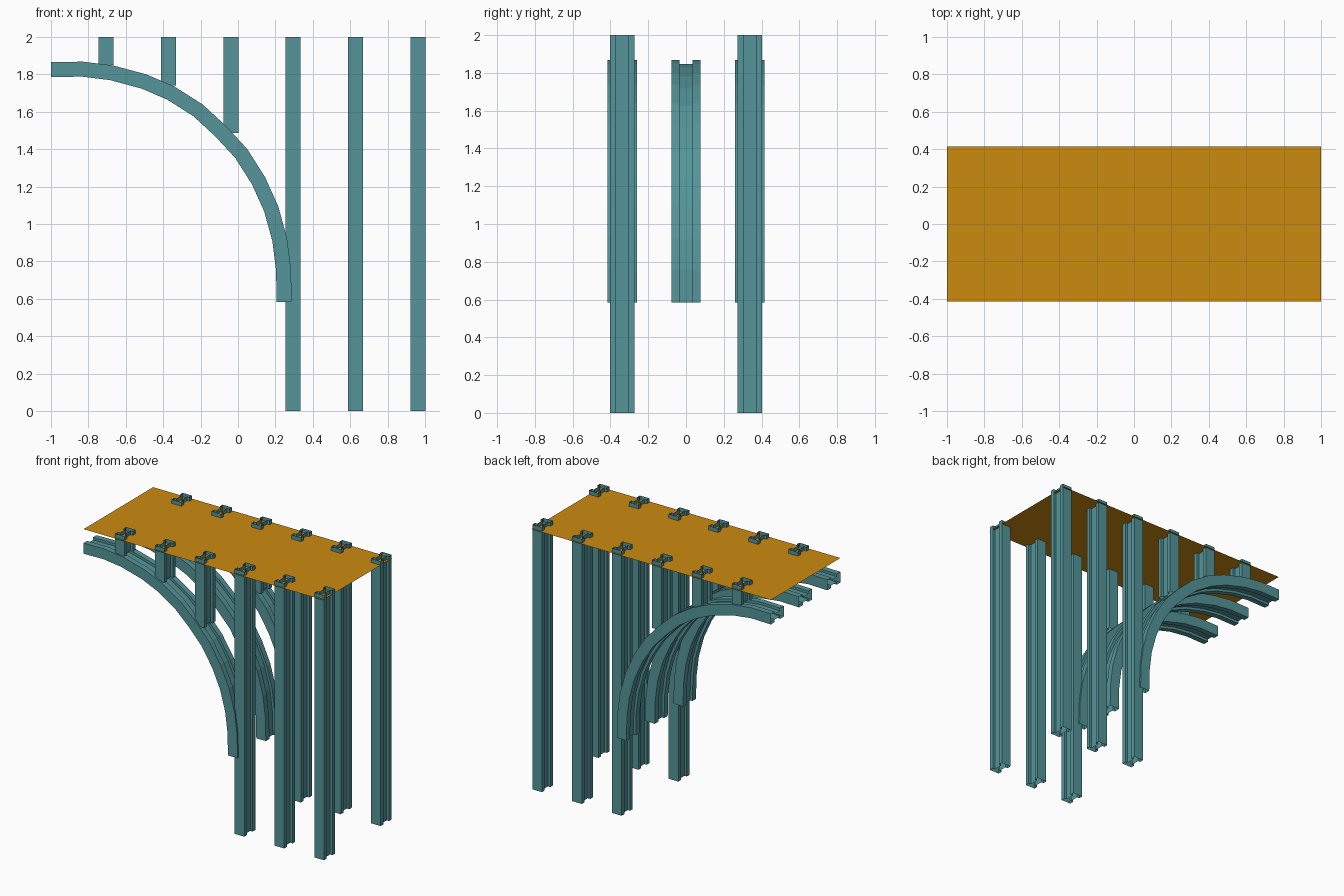
import bpy
from mathutils import Vector

if "Cube" in bpy.data.objects:
    bpy.data.objects.remove(bpy.data.objects["Cube"])


def material(name, rgb):
    m = bpy.data.materials.new(name)
    m.diffuse_color = (*rgb, 1)
    m.use_nodes = True
    m.node_tree.nodes["Principled BSDF"].inputs["Base Color"].default_value = m.diffuse_color
    return m


STEEL = material("steel_teal", (0.09, 0.30, 0.32))
ORANGE = material("deck_orange", (0.60, 0.26, 0.005))


def add_mesh(name, verts, faces, mat):
    me = bpy.data.meshes.new(name)
    me.from_pydata(verts, [], faces)
    me.materials.append(mat)
    ob = bpy.data.objects.new(name, me)
    bpy.context.collection.objects.link(ob)
    return ob


def h_profile(width, depth, gap, notch):
    """H section as (across, along y) pairs, counter-clockwise, flanges at the y ends."""
    a, w, g, n = depth / 2, width / 2, gap / 2, depth / 2 - notch
    return [(-a, -w), (a, -w), (a, -g), (n, -g), (n, g), (a, g),
            (a, w), (-a, w), (-a, g), (-n, g), (-n, -g), (-a, -g)]


def open_tube(name, rings, mat):
    """Skin a list of matching rings, leaving both ends open."""
    n = len(rings[0])
    verts = [v for r in rings for v in r]
    faces = [(i * n + j, i * n + (j + 1) % n, (i + 1) * n + (j + 1) % n, (i + 1) * n + j)
             for i in range(len(rings) - 1) for j in range(n)]
    return add_mesh(name, verts, faces, mat)


# Deck sheet, just below the column tops
add_mesh("deck", [(-1, -0.415, 1.97), (1, -0.415, 1.97), (1, 0.415, 1.97), (-1, 0.415, 1.97)],
         [(0, 1, 2, 3)], ORANGE)

# Columns: three short ones standing on the arch, three down to the ground, per side
col = h_profile(0.131, 0.08, 0.069, 0.02)
for side, y0 in (("front", -0.338), ("back", 0.338)):
    for k, z0 in enumerate((1.85, 1.74, 1.487, 0, 0, 0)):
        x0 = -0.705 + k / 3
        open_tube(f"column_{side}_{k + 1}",
                  [[(x0 + u, y0 + v, z) for u, v in col] for z in (z0, 2)], STEEL)

# Arch ribs: outer edge path in x, z, from the foot up to the crown
path = [Vector(p) for p in (
    (0.287, 0.585), (0.283, 0.76), (0.262, 0.925), (0.215, 1.095), (0.145, 1.25),
    (0.05, 1.40), (-0.065, 1.525), (-0.19, 1.64), (-0.34, 1.735), (-0.49, 1.80),
    (-0.67, 1.848), (-0.83, 1.868), (-1.0, 1.865))]
T = 0.08
arch = h_profile(0.155, T, 0.069, 0.02)
normals = []
for i, p in enumerate(path):
    d = (path[min(i + 1, len(path) - 1)] - path[max(i - 1, 0)]).normalized()
    normals.append(Vector((d.y, -d.x)))
normals[-1] = Vector((0, 1))
for label, y0 in (("front", -0.338), ("middle", 0.0), ("back", 0.338)):
    rings = []
    for p, nrm in zip(path, normals):
        rings.append([(p.x + nrm.x * (u - T / 2), y0 + v, p.y + nrm.y * (u - T / 2))
                      for u, v in arch])
    open_tube(f"arch_rib_{label}", rings, STEEL)
